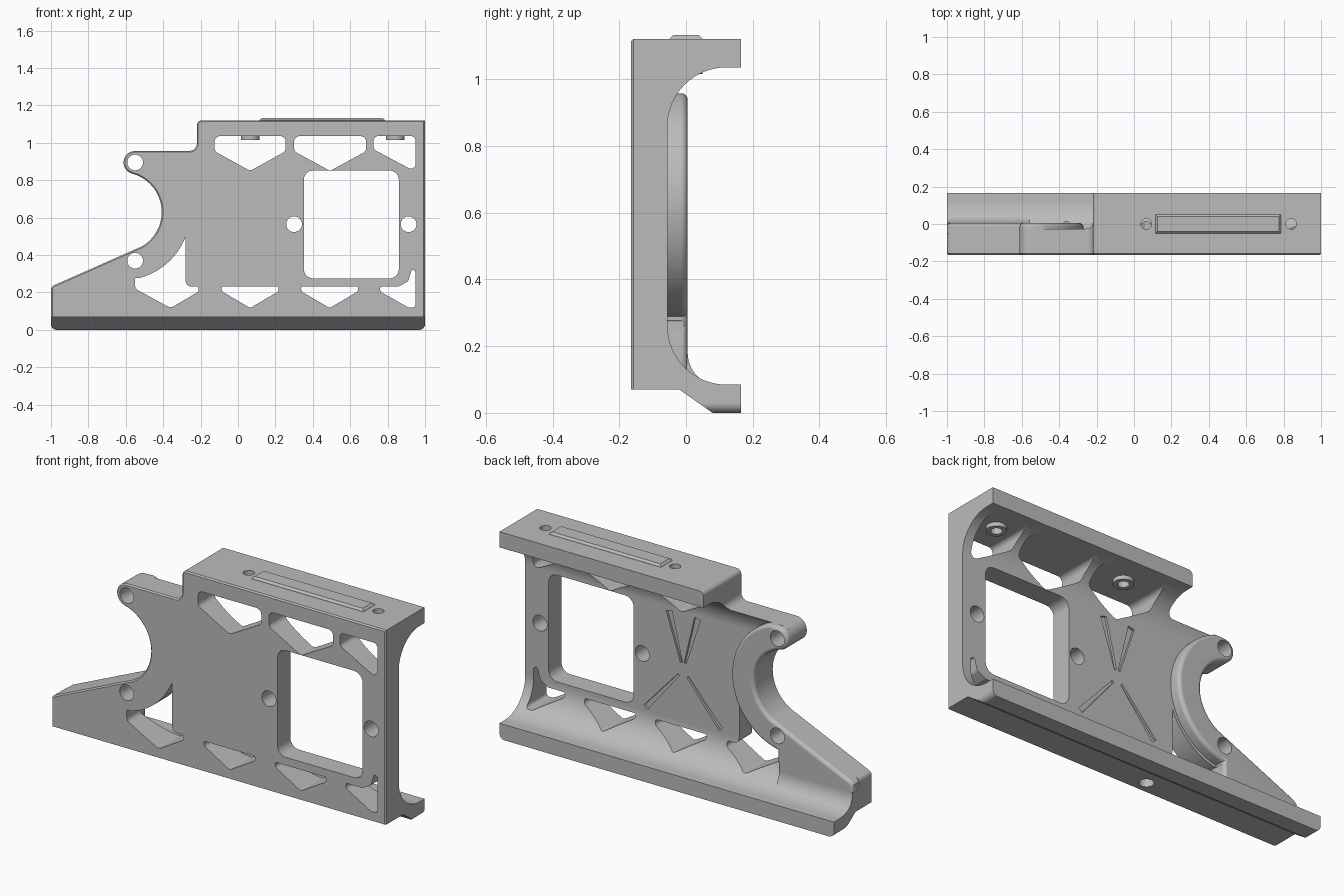
import bpy, bmesh
from math import sin, cos, pi, radians
from mathutils import Vector

old = bpy.data.objects.get("Cube")
if old:
    bpy.data.objects.remove(old, do_unlink=True)

grey = bpy.data.materials.new("machined grey")
grey.use_nodes = True
tone = (0.5, 0.5, 0.5, 1)
grey.diffuse_color = tone
grey.node_tree.nodes["Principled BSDF"].inputs["Base Color"].default_value = tone


def arc(cx, cy, r, a, b, n=20):
    """Points on an arc from angle a to b, in degrees."""
    angles = [radians(a + (b - a) * i / n) for i in range(n + 1)]
    return [(cx + r * cos(t), cy + r * sin(t)) for t in angles]


def circle(cx, cy, r):
    return arc(cx, cy, r, 0, 360, 40)[:-1]


def rounded(points, r, n=6):
    """Round every corner of a polygon."""
    out = []
    for i, p in enumerate(points):
        p = Vector(p)
        u, v = Vector(points[i - 1]) - p, Vector(points[(i + 1) % len(points)]) - p
        half = u.angle(v) / 2
        if half > 1.45:
            out.append(tuple(p))
            continue
        d = min(r * cos(half) / sin(half), u.length * 0.45, v.length * 0.45)
        a, b = p + u.normalized() * d, p + v.normalized() * d
        rad = d * sin(half) / cos(half)
        c = p + (u.normalized() + v.normalized()).normalized() * (rad / sin(half))
        for k in range(n + 1):
            w = (a - c).normalized().slerp((b - c).normalized(), k / n)
            out.append(tuple(c + w * rad))
    return out


def prism(name, points, axis, lo, hi, bevel=0, bevel_at=None, segments=1):
    """Extrude a 2D outline along an axis, optionally bevelling one rim."""
    place = {"x": lambda a, b, t: (t, a, b),
             "y": lambda a, b, t: (a, t, b),
             "z": lambda a, b, t: (a, b, t)}[axis]
    bm = bmesh.new()
    ends = [[bm.verts.new(place(a, b, t)) for a, b in points] for t in (lo, hi)]
    caps = [bm.faces.new(e) for e in ends]
    n = len(points)
    for i in range(n):
        j = (i + 1) % n
        bm.faces.new((ends[0][i], ends[0][j], ends[1][j], ends[1][i]))
    bmesh.ops.recalc_face_normals(bm, faces=bm.faces)
    if bevel:
        bmesh.ops.bevel(bm, geom=list(caps[bevel_at].edges), offset=bevel,
                        segments=segments, profile=0.5, affect='EDGES')
    mesh = bpy.data.meshes.new(name)
    bm.to_mesh(mesh)
    bm.free()
    ob = bpy.data.objects.new(name, mesh)
    bpy.context.collection.objects.link(ob)
    mesh.materials.append(grey)
    return ob


def combine(target, tool, operation):
    mod = target.modifiers.new("combine", 'BOOLEAN')
    mod.operation, mod.solver, mod.object = operation, 'EXACT', tool
    bpy.context.view_layer.objects.active = target
    bpy.ops.object.modifier_apply(modifier=mod.name)
    bpy.data.objects.remove(tool, do_unlink=True)


# C-shaped section of the plate and its two flanges
section = [(-0.2, 0.07), (-0.02, 0.07), (0.151, -0.05), (0.165, -0.05), (0.165, 0.085)]
section += arc(0.12, 0.26, 0.175, 270, 180)
section += arc(0.12, 0.86, 0.175, 180, 90)
section += [(0.165, 1.035), (0.165, 1.2), (-0.2, 1.2)]
frame = prism("frame", section, "x", -1.05, 1.05)

# Thick rim around the round notch, running down into the foot
ear = arc(-0.55, 0.895, 0.062, 90, 255)
notch = arc(-0.62, 0.63, 0.212, 75, -60, 32)
rim = ear + notch + [(-0.98, 0.24), (-1, 0.22), (-1, 0.1), (-0.55, 0.1)]
rim += arc(-0.62, 0.63, 0.35, -78, 70, 32)
# scaled a touch, the outline below trims it
rim = [(-0.62 + (x + 0.62) * 0.998, 0.63 + (z - 0.63) * 0.998) for x, z in rim]
combine(frame, prism("rim", rim, "y", -0.12, 0.005, 0.02, 1, 4), 'UNION')
fillet = [(-0.1, 0.09), (-0.1, 0.179)] + arc(0.105, 0.18, 0.1, 180, 270, 12)
fillet += [(0.105, 0.06), (-0.01, 0.075)]
combine(frame, prism("foot_fillet", fillet, "x", -1.04, -0.56), 'UNION')

# Front outline
outline = arc(-0.97, 0.03, 0.03, 180, 270, 6) + arc(0.97, 0.03, 0.03, 270, 360, 6)
outline += [(1, 1.12)] + arc(-0.195, 1.095, 0.025, 90, 180, 6)
outline += arc(-0.26, 0.997, 0.04, 0, -90, 8)
outline += ear + notch + arc(-0.975, 0.215, 0.025, 114, 180, 5)
combine(frame, prism("outline", outline, "y", -0.165, 0.2, 0.007, 0), 'INTERSECT')

# Lightening cutouts, window and cross holes
cuts = []
for left, right in ((-0.125, 0.255), (0.3, 0.685)):
    mid = (left + right) / 2
    cuts.append(rounded([(left, 1.036), (right, 1.036), (right, 0.955),
                         (mid, 0.85), (left, 0.955)], 0.03))
cuts.append(rounded([(0.725, 1.036), (0.95, 1.036), (0.95, 0.845), (0.725, 0.965)], 0.025))
for mid in (0.065, 0.49):
    cuts.append(rounded([(mid - 0.155, 0.232), (mid + 0.155, 0.232), (mid + 0.15, 0.205),
                         (mid, 0.117), (mid - 0.15, 0.205)], 0.02))
cuts.append(rounded([(0.76, 0.232), (0.86, 0.232), (0.91, 0.26), (0.93, 0.325),
                     (0.95, 0.315), (0.95, 0.12), (0.91, 0.12), (0.76, 0.205)], 0.02))
notch_side = arc(-0.62, 0.63, 0.365, -76, -24, 12)
cuts.append(rounded([(-0.55, 0.22), (-0.55, 0.28)] + notch_side
                    + [(-0.28, 0.5), (-0.28, 0.232), (-0.21, 0.232),
                       (-0.21, 0.205), (-0.36, 0.117)], 0.03))
cuts.append(rounded([(0.352, 0.275), (0.86, 0.275), (0.86, 0.852), (0.352, 0.852)], 0.05))
for x, z in ((-0.55, 0.895), (-0.55, 0.37), (0.3, 0.565), (0.912, 0.565)):
    cuts.append(circle(x, z, 0.042))
for points in cuts:
    combine(frame, prism("cutter", points, "y", -0.3, 0.3), 'DIFFERENCE')

# Shallow grooves on the back of the plate
for end, width in (((0.14, 0.84), 0.018), ((-0.03, 0.84), 0.018),
                   ((0.28, 0.28), 0.014), ((-0.17, 0.28), 0.014)):
    hub, tip = Vector((0.055, 0.54)), Vector(end)
    way = (tip - hub).normalized()
    side = Vector((-way.y, way.x))
    start = hub + way * 0.04
    bar = [start - side * 0.006, tip - side * width, tip + side * width, start + side * 0.006]
    combine(frame, prism("groove", bar, "y", -0.067, -0.02), 'DIFFERENCE')

# Screw bosses and holes in the top flange, raised strip, hole underneath
for x in (0.065, 0.84):
    combine(frame, prism("boss", circle(x, 0, 0.05), "z", 1.015, 1.06), 'UNION')
    combine(frame, prism("screw_hole", circle(x, 0, 0.028), "z", 0.98, 1.2), 'DIFFERENCE')
combine(frame, prism("base_hole", circle(-0.16, -0.1, 0.036), "z", -0.1, 0.2), 'DIFFERENCE')
strip = prism("top_strip", [(0.115, -0.05), (0.785, -0.05), (0.785, 0.05), (0.115, 0.05)],
              "z", 1.11, 1.132, 0.011, 1)

# Shading
for ob in (frame, strip):
    bpy.ops.object.select_all(action='DESELECT')
    ob.select_set(True)
    bpy.context.view_layer.objects.active = ob
    bpy.ops.object.shade_smooth_by_angle(angle=radians(30))
weighted = frame.modifiers.new("weighted_normals", 'WEIGHTED_NORMAL')
weighted.keep_sharp = True
